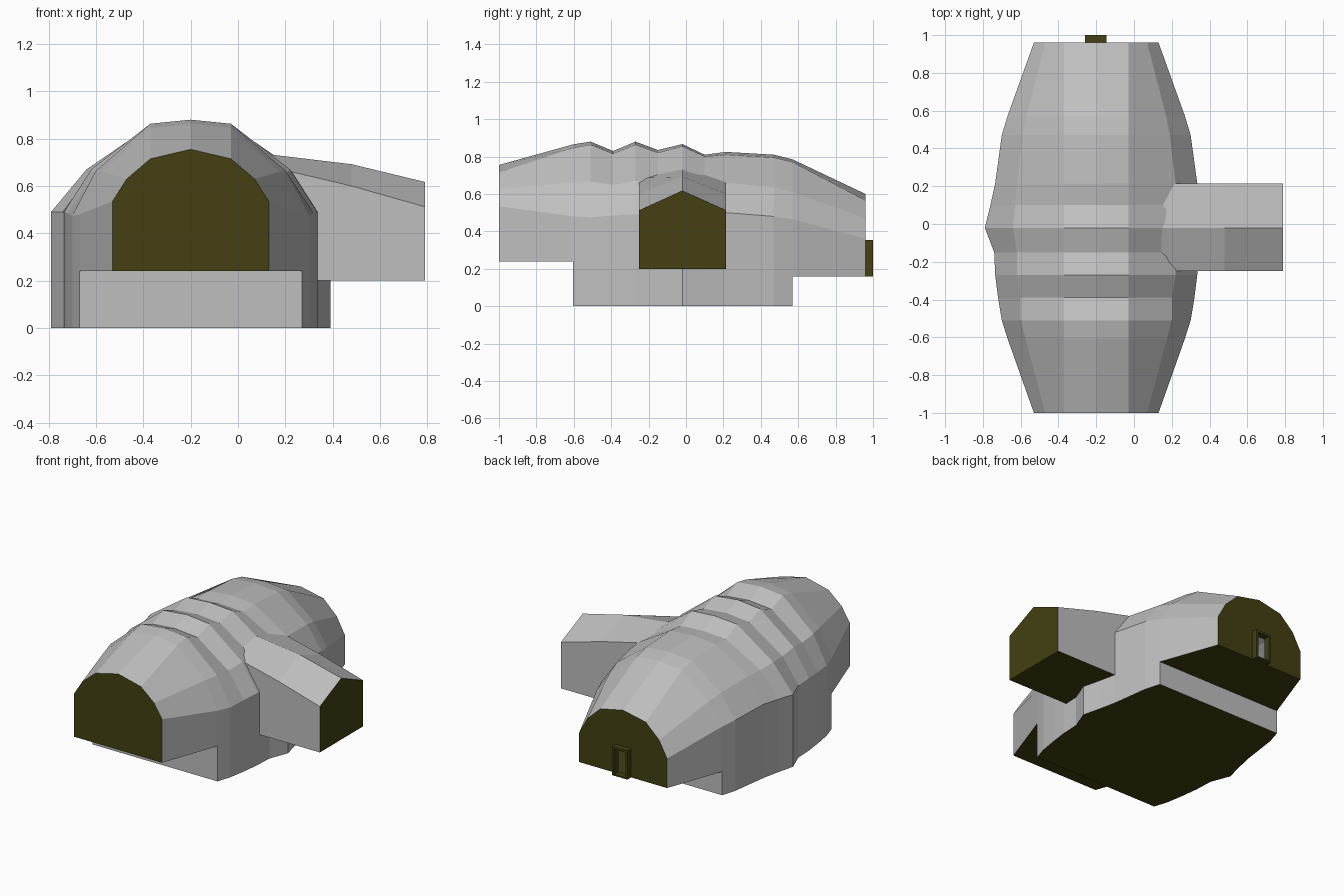
import bpy, bmesh

if "Cube" in bpy.data.objects:
    bpy.data.objects.remove(bpy.data.objects["Cube"])

CX = -0.2  # hull centre line


def material(name, colour):
    m = bpy.data.materials.new(name)
    m.diffuse_color = (*colour, 1)
    m.use_nodes = True
    m.node_tree.nodes["Principled BSDF"].inputs["Base Color"].default_value = m.diffuse_color
    return m


GREY = material("light grey", (0.52, 0.52, 0.52))
OLIVE = material("dark olive", (0.056, 0.051, 0.006))


def finish(name, bm, is_olive):
    bmesh.ops.remove_doubles(bm, verts=bm.verts, dist=0.0005)
    bmesh.ops.recalc_face_normals(bm, faces=bm.faces)
    for f in bm.faces:
        f.normal_update()
        f.material_index = int(is_olive(f))
    me = bpy.data.meshes.new(name)
    bm.to_mesh(me)
    bm.free()
    me.materials.append(GREY)
    me.materials.append(OLIVE)
    ob = bpy.data.objects.new(name, me)
    bpy.context.collection.objects.link(ob)
    return ob


def add_face(bm, pts):
    return bm.faces.new([bm.verts.new(p) for p in pts])


# Hull sections: y, eave half width, eave z, haunch half width, haunch z, shoulder z, ridge z
SECTIONS = [
    (-1.00, 0.33, 0.535, 0.27, 0.63, 0.715, 0.755),
    (-0.605, 0.47, 0.48, 0.375, 0.66, 0.845, 0.865),
    (-0.51, 0.50, 0.475, 0.40, 0.665, 0.863, 0.88),
    (-0.39, 0.52, 0.485, 0.40, 0.65, 0.815, 0.83),
    (-0.27, 0.535, 0.49, 0.42, 0.67, 0.863, 0.88),
    (-0.15, 0.54, 0.49, 0.42, 0.655, 0.82, 0.835),
    (-0.02, 0.59, 0.49, 0.44, 0.67, 0.855, 0.867),
    (0.10, 0.56, 0.495, 0.43, 0.66, 0.80, 0.81),
    (0.215, 0.535, 0.50, 0.42, 0.66, 0.81, 0.825),
    (0.47, 0.50, 0.48, 0.39, 0.635, 0.795, 0.81),
    (0.57, 0.47, 0.465, 0.37, 0.61, 0.77, 0.785),
    (0.96, 0.33, 0.36, 0.27, 0.47, 0.565, 0.60),
]


def arch(s):
    y, we, ze, wm, zm, zs, zr = s
    half = [(we, ze), (wm, zm), (0.17, zs)]
    left = [(CX - w, y, z) for w, z in half]
    right = [(CX + w, y, z) for w, z in reversed(half)]
    return left + [(CX, y, zr)] + right


def floor_line(s, z):
    return (CX - s[1], s[0], z), (CX + s[1], s[0], z)


# Hull: ribbed arched shell with a raised floor at each end
bm = bmesh.new()
last = len(SECTIONS) - 2
for i in range(last + 1):
    a, b = SECTIONS[i], SECTIONS[i + 1]
    z = 0.24 if i == 0 else 0.16 if i == last else 0.0
    la, ra = floor_line(a, z)
    lb, rb = floor_line(b, z)
    pa, pb = [la] + arch(a) + [ra], [lb] + arch(b) + [rb]
    for k in range(len(pa) - 1):
        add_face(bm, (pa[k], pa[k + 1], pb[k + 1], pb[k]))
    add_face(bm, (la, lb, rb, ra))
# vertical steps between low and raised floors
for s, z in ((SECTIONS[1], 0.24), (SECTIONS[-2], 0.16)):
    l0, r0 = floor_line(s, 0)
    l1, r1 = floor_line(s, z)
    add_face(bm, (l0, r0, r1, l1))
# front cap, and back cap notched for the doorway
DX0, DX1, DZ0, DZ1 = -0.26, -0.145, 0.16, 0.355
l, r = floor_line(SECTIONS[0], 0.24)
add_face(bm, [l] + arch(SECTIONS[0]) + [r])
l, r = floor_line(SECTIONS[-1], 0.16)
Y = SECTIONS[-1][0]
notch = [(DX1 - 0.015, Y, DZ0), (DX1 - 0.015, Y, DZ1 - 0.015),
         (DX0 + 0.015, Y, DZ1 - 0.015), (DX0 + 0.015, Y, DZ0)]
add_face(bm, [l] + arch(SECTIONS[-1]) + [r] + notch)


def hull_olive(f):
    y = f.calc_center_median().y
    return f.normal.z < -0.9 or y < -0.99 or y > 0.95


finish("hull", bm, hull_olive)

# Side wing: gabled block sloping down away from the hull
bm = bmesh.new()
rings = []
for x, eave, ridge in ((0.12, 0.685, 0.735), (0.48, 0.60, 0.692), (0.79, 0.512, 0.617)):
    rings.append([(x, -0.25, 0.2), (x, -0.25, eave), (x, -0.02, ridge),
                  (x, 0.215, eave), (x, 0.215, 0.2)])
for a, b in zip(rings, rings[1:]):
    for k in range(5):
        n = (k + 1) % 5
        add_face(bm, (a[k], a[n], b[n], b[k]))
add_face(bm, rings[0])
add_face(bm, rings[-1])
finish("side_wing", bm, lambda f: f.normal.z < -0.9 or f.normal.x > 0.9)

# Door frame: four bars around the back doorway
bars = {
    "door_jamb_left": (DX0, DX0 + 0.015, DZ0, DZ1),
    "door_jamb_right": (DX1 - 0.015, DX1, DZ0, DZ1),
    "door_lintel": (DX0 + 0.015, DX1 - 0.015, DZ1 - 0.015, DZ1),
    "door_sill": (DX0 + 0.015, DX1 - 0.015, DZ0, DZ0 + 0.01),
}
for name, (x0, x1, z0, z1) in bars.items():
    bm = bmesh.new()
    bmesh.ops.create_cube(bm, size=1)
    for v in bm.verts:
        v.co = (x0 if v.co.x < 0 else x1, 0.955 if v.co.y < 0 else 1.0, z0 if v.co.z < 0 else z1)
    finish(name, bm, lambda f: True)
